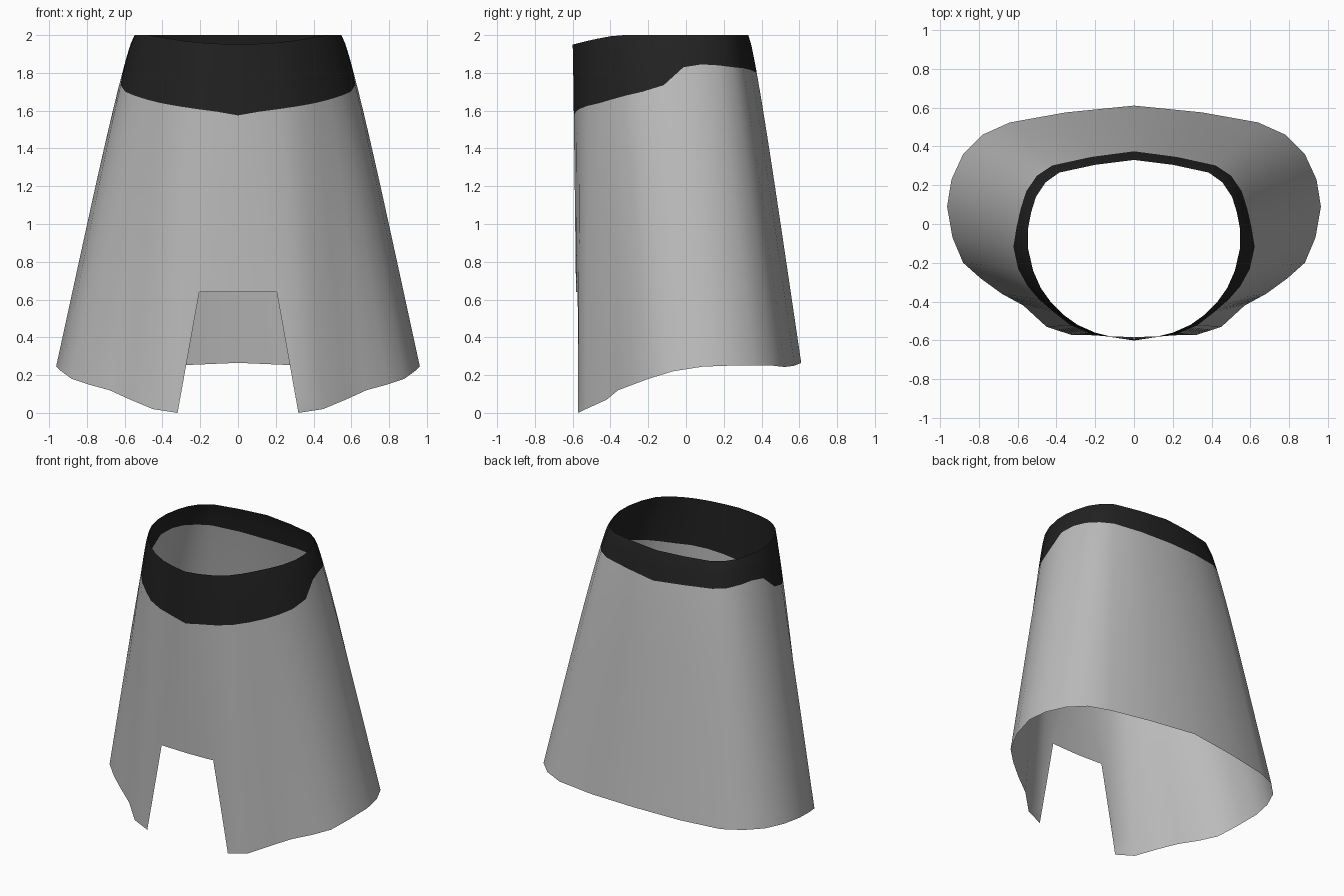
import bpy
import bmesh
import math

if "Cube" in bpy.data.objects:
    bpy.data.objects.remove(bpy.data.objects["Cube"])

BAND_ROWS, SKIRT_ROWS = 4, 14
NOTCH_TOP, NOTCH_HALF, NOTCH_SLOPE = 0.64, 0.32, 0.18


def flat_material(name, value):
    mat = bpy.data.materials.new(name)
    mat.use_nodes = True
    color = (value, value, value, 1)
    mat.diffuse_color = color
    mat.node_tree.nodes["Principled BSDF"].inputs["Base Color"].default_value = color
    return mat


# Half outline, front to back: waist x, y, waistband seam z, hem x, y, z
half = [
    (0, -.60, 1.575, 0, -.575, 0),
    (.10, -.585, 1.595, .16, -.575, 0),
    (.20, -.56, 1.61, .32, -.572, 0),
    (.29, -.52, 1.625, .45, -.53, .02),
    (.36, -.47, 1.64, .57, -.42, .07),
    (.43, -.40, 1.66, .68, -.36, .12),
    (.48, -.33, 1.68, .79, -.28, .15),
    (.52, -.24, 1.70, .88, -.20, .18),
    (.545, -.13, 1.735, .935, -.07, .22),
    (.547, -.03, 1.83, .963, .09, .245),
    (.53, .06, 1.845, .94, .23, .25),
    (.505, .14, 1.84, .88, .36, .25),
    (.455, .215, 1.83, .78, .46, .25),
    (.385, .265, 1.825, .64, .523, .243),
    (.20, .305, 1.815, .35, .575, .25),
    (0, .33, 1.80, 0, .61, .265),
]
mirrored = [(-c[0], c[1], c[2], -c[3], c[4], c[5]) for c in half[-2:0:-1]]
outline = half + mirrored


def column_points(column):
    """Points down one seam line, from the waist through the band to the hem."""
    top_x, top_y, seam, hem_x, hem_y, hem_z = column
    waist = 2 - 0.05 * max(0, (-top_y - 0.35) / 0.25) ** 1.3
    levels = [waist + (seam - waist) * i / BAND_ROWS for i in range(BAND_ROWS)]
    levels += [seam + (hem_z - seam) * i / SKIRT_ROWS for i in range(SKIRT_ROWS + 1)]
    points = []
    for z in levels:
        drop = (waist - z) / (waist - hem_z)
        flare = drop + 0.05 * math.sin(math.pi * math.sqrt(drop))
        points.append((top_x + (hem_x - top_x) * flare,
                       top_y + (hem_y - top_y) * flare, z))
    return points


# Loft the garment as one open shell
bm = bmesh.new()
grid = [[bm.verts.new(p) for p in column_points(c)] for c in outline]
for i, left in enumerate(grid):
    right = grid[(i + 1) % len(grid)]
    for row in range(BAND_ROWS + SKIRT_ROWS):
        face = bm.faces.new((left[row], left[row + 1], right[row + 1], right[row]))
        face.material_index = 1 if row < BAND_ROWS else 0


# Cut the tapered notch in the front hem
def slice_front(point, normal):
    faces = [f for f in bm.faces
             if f.calc_center_median().y < -0.45 and f.calc_center_median().z < 0.85
             and abs(f.calc_center_median().x) < 0.45]
    geom = set(faces)
    for f in faces:
        geom.update(f.verts)
        geom.update(f.edges)
    bmesh.ops.bisect_plane(bm, geom=list(geom), dist=0.0001,
                           plane_co=point, plane_no=normal)


slice_front((0, 0, NOTCH_TOP), (0, 0, 1))
for side in (-1, 1):
    slice_front((side * NOTCH_HALF, 0, 0), (side, 0, NOTCH_SLOPE))
doomed = []
for f in bm.faces:
    c = f.calc_center_median()
    if c.y < 0 and c.z < NOTCH_TOP and abs(c.x) < NOTCH_HALF - NOTCH_SLOPE * c.z:
        doomed.append(f)
bmesh.ops.delete(bm, geom=doomed, context="FACES")
bmesh.ops.recalc_face_normals(bm, faces=bm.faces[:])
if sum(f.normal.dot(f.calc_center_median()) for f in bm.faces) < 0:
    bmesh.ops.reverse_faces(bm, faces=bm.faces[:])

mesh = bpy.data.meshes.new("skirt")
bm.to_mesh(mesh)
bm.free()
mesh.materials.append(flat_material("light grey cloth", 0.5))
mesh.materials.append(flat_material("black waistband", 0.016))
skirt = bpy.data.objects.new("skirt", mesh)
bpy.context.collection.objects.link(skirt)

# Smooth shading over the whole cloth
bpy.context.view_layer.objects.active = skirt
skirt.select_set(True)
bpy.ops.object.shade_smooth_by_angle(angle=math.radians(60))
